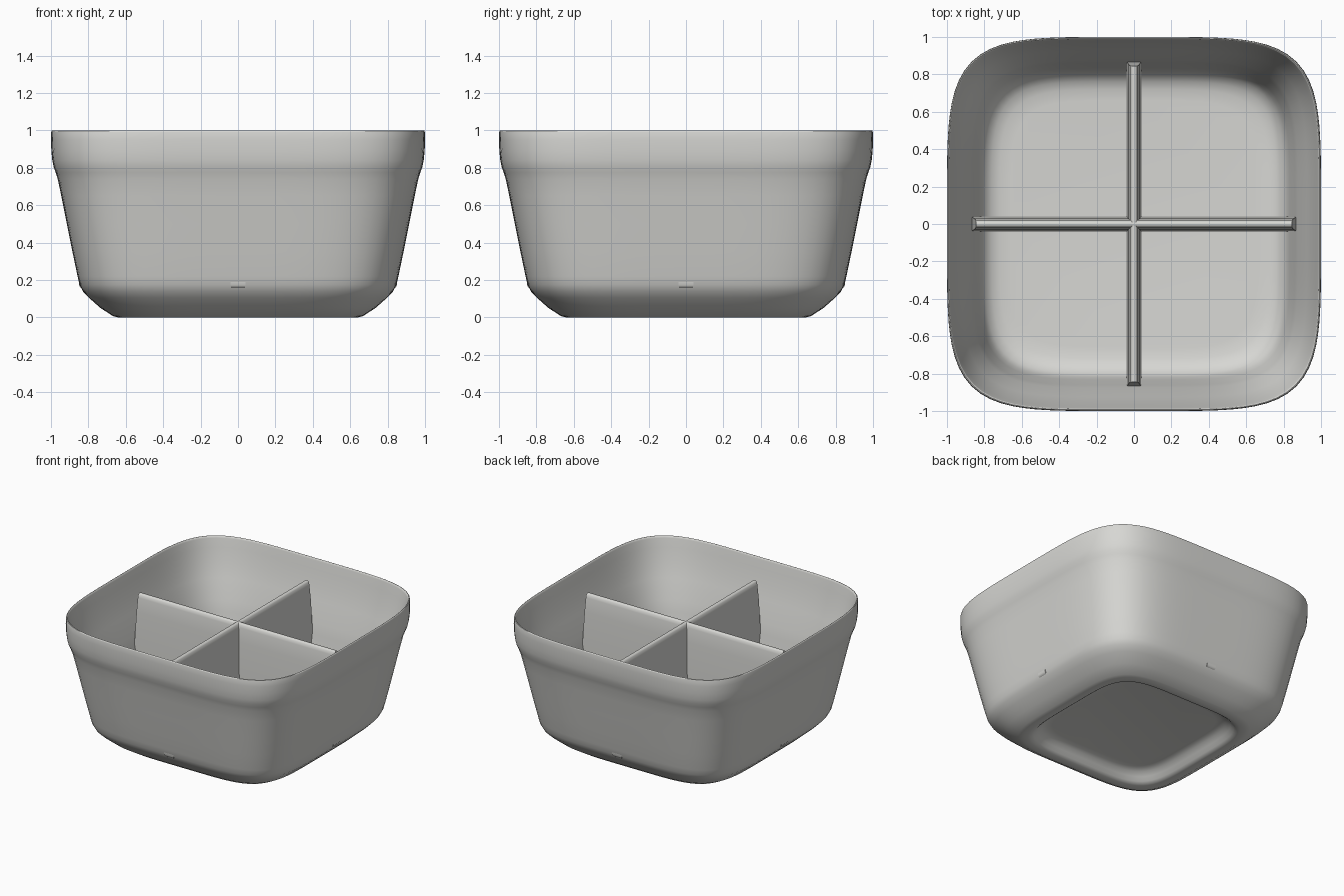
import bpy, bmesh, math

if "Cube" in bpy.data.objects:
    bpy.data.objects.remove(bpy.data.objects["Cube"], do_unlink=True)

# One warm grey for the whole dish
grey = bpy.data.materials.new("warm grey")
grey.use_nodes = True
colour = (0.68, 0.68, 0.655, 1)
grey.diffuse_color = colour
grey.node_tree.nodes["Principled BSDF"].inputs["Base Color"].default_value = colour


def loft(name, rings, angle):
    """Skin closed rings of points into a capped solid."""
    bm = bmesh.new()
    loops = [[bm.verts.new(p) for p in ring] for ring in rings]
    count = len(loops[0])
    for a, b in zip(loops, loops[1:]):
        for i in range(count):
            j = (i + 1) % count
            bm.faces.new((a[i], a[j], b[j], b[i]))
    bm.faces.new(loops[0])
    bm.faces.new(loops[-1])
    bmesh.ops.recalc_face_normals(bm, faces=bm.faces)
    mesh = bpy.data.meshes.new(name)
    bm.to_mesh(mesh)
    bm.free()
    mesh.materials.append(grey)
    obj = bpy.data.objects.new(name, mesh)
    bpy.context.collection.objects.link(obj)
    bpy.ops.object.select_all(action='DESELECT')
    obj.select_set(True)
    bpy.context.view_layer.objects.active = obj
    bpy.ops.object.shade_smooth_by_angle(angle=math.radians(angle))
    return obj


def rounded_square(half, z, power=4.9, steps=128):
    """Ring of a square with broad, soft corners."""
    ring = []
    for i in range(steps):
        t = math.tau * i / steps
        c, s = math.cos(t), math.sin(t)
        r = half / (abs(c) ** power + abs(s) ** power) ** (1 / power)
        ring.append((r * c, r * s, z))
    return ring


def rectangle(half_length, half_width, z):
    return [(sx * half_length, sy * half_width, z)
            for sx, sy in ((-1, -1), (1, -1), (1, 1), (-1, 1))]


# Bowl: recessed underside, foot, flared wall, collar, rim, inner wall, floor
underside = [(0.47, 0.082), (0.50, 0.078), (0.53, 0.065), (0.555, 0.04),
             (0.575, 0.016), (0.59, 0.004), (0.61, 0.0)]
outer = [(0.64, 0.0), (0.668, 0.007), (0.735, 0.05), (0.797, 0.105),
         (0.83, 0.14), (0.847, 0.175), (0.858, 0.22), (0.885, 0.35),
         (0.915, 0.5), (0.945, 0.65), (0.964, 0.74), (0.975, 0.775),
         (0.986, 0.805), (0.993, 0.84), (0.998, 0.89), (1.0, 0.95), (0.999, 0.99)]
rim = [(0.997, 0.998), (0.993, 1.0), (0.989, 0.997)]
inner = [(0.986, 0.985), (0.974, 0.92), (0.952, 0.82), (0.924, 0.71), (0.876, 0.56),
         (0.861, 0.48), (0.833, 0.33), (0.818, 0.265), (0.797, 0.222),
         (0.762, 0.194), (0.72, 0.18), (0.66, 0.175)]
loft("bowl", [rounded_square(h, z) for h, z in underside + outer + rim + inner], 50)

# Dividers: two crossing tapered walls with a softly rounded top
section = [(0.84, 0.036, 0.157), (0.851, 0.04, 0.172), (0.85, 0.04, 0.2),
           (0.866, 0.036, 0.5), (0.853, 0.029, 0.75), (0.847, 0.021, 0.86),
           (0.846, 0.016, 0.882), (0.845, 0.008, 0.89)]
for name, turn in (("cross_divider", 0), ("long_divider", math.pi / 2)):
    wall = loft(name, [rectangle(*ring) for ring in section], 65)
    wall.rotation_euler.z = turn
